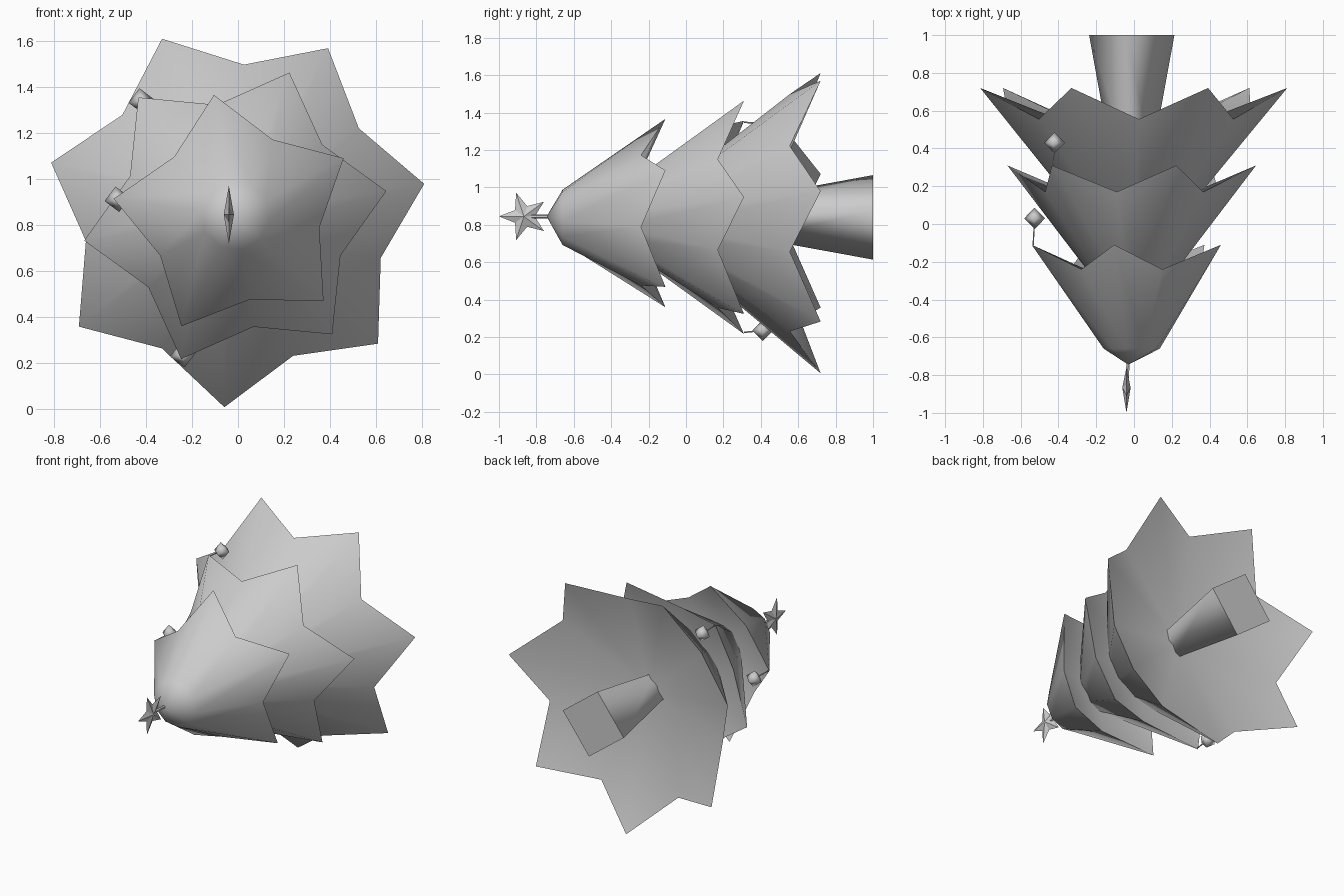
import bpy, bmesh, math
from mathutils import Vector

if "Cube" in bpy.data.objects:
    bpy.data.objects.remove(bpy.data.objects["Cube"], do_unlink=True)

grey = bpy.data.materials.new("plain_grey")
grey.use_nodes = True
GREY = (0.6, 0.6, 0.6, 1)
grey.diffuse_color = GREY
grey.node_tree.nodes["Principled BSDF"].inputs["Base Color"].default_value = GREY

CX, CZ = -0.012, 0.84   # axis of the lying tree, which points to -y


def polar(r, deg, y):
    a = math.radians(deg)
    return Vector((CX + r * math.cos(a), y, CZ + r * math.sin(a)))


def finish(name, bm, smooth=True):
    bmesh.ops.recalc_face_normals(bm, faces=bm.faces)
    for f in bm.faces:
        f.smooth = smooth
    mesh = bpy.data.meshes.new(name)
    bm.to_mesh(mesh)
    bm.free()
    mesh.materials.append(grey)
    ob = bpy.data.objects.new(name, mesh)
    bpy.context.collection.objects.link(ob)
    return ob


def bridge(bm, a, b):
    n = len(a)
    for i in range(n):
        j = (i + 1) % n
        bm.faces.new((a[i], a[j], b[j], b[i]))


def fan(bm, centre, ring):
    c = bm.verts.new(centre)
    for i in range(len(ring)):
        bm.faces.new((c, ring[i], ring[(i + 1) % len(ring)]))


def tier(name, points, start, apex, ring_y, tip, valley, under_y):
    """Pointed skirt of branches; tip and valley are (radius, y)."""
    bm = bmesh.new()
    top, rim = [], []
    for i in range(2 * points):
        deg = start + i * 180 / points
        r, y = valley if i % 2 else tip
        top.append(bm.verts.new(polar(0.15, deg, ring_y)))
        rim.append(bm.verts.new(polar(r, deg, y)))
    fan(bm, apex, top)
    bridge(bm, top, rim)
    fan(bm, (CX, under_y, CZ), rim)
    bm.edges.ensure_lookup_table()
    for i in range(len(rim)):
        bm.edges.get((rim[i], rim[i - 1])).smooth = False
    return finish(name, bm)


def rod(name, a, b, radius):
    d = b - a
    bm = bmesh.new()
    bmesh.ops.create_cone(bm, cap_ends=True, segments=6, radius1=radius,
                          radius2=radius, depth=d.length)
    ob = finish(name, bm, False)
    ob.rotation_euler = d.to_track_quat('Z', 'Y').to_euler()
    ob.location = (a + b) / 2


# Branch tiers
tier("top_branches", 5, 28, (-0.03, -0.745, 0.845), -0.66,
     (0.535, -0.11), (0.37, -0.24), -0.35)
tier("middle_branches", 6, 9.3, (CX, -0.43, CZ), -0.36,
     (0.667, 0.31), (0.49, 0.17), 0.03)
tier("bottom_branches", 7, 9.6, (CX, -0.18, CZ), -0.10,
     (0.835, 0.72), (0.66, 0.555), 0.40)

# Four-sided flared trunk
bm = bmesh.new()
inner = [bm.verts.new(polar(0.11, 8 + 90 * i, 0.36)) for i in range(4)]
outer = [bm.verts.new(polar(0.228, 8 + 90 * i, 1.0)) for i in range(4)]
bridge(bm, inner, outer)
for ring in (inner, outer):
    bm.faces.new(ring)
    for i in range(4):
        bm.edges.get((ring[i], ring[i - 1])).smooth = False
finish("trunk", bm)

# Five-pointed star, thickest at its middle
SX, SY, SZ = -0.04, -0.867, 0.845
bm = bmesh.new()
outline = []
for i in range(10):
    r = 0.058 if i % 2 else 0.133
    a = math.radians(180 + 36 * i)
    outline.append(bm.verts.new((SX, SY + r * math.cos(a), SZ + r * math.sin(a))))
for side in (-1, 1):
    fan(bm, (SX + side * 0.022, SY, SZ), outline)
finish("star", bm, False)
rod("star_stem", Vector((SX, SY, SZ)), Vector((-0.03, -0.72, 0.845)), 0.01)

# Baubles hanging from branch tips: tip radius, angle, tip y, drop
for i, (r, deg, y, drop) in enumerate([(0.535, 172, -0.11, 0.14),
                                       (0.667, 129.3, 0.31, 0.12),
                                       (0.667, 249.3, 0.31, 0.10)]):
    hook = polar(r * 0.985, deg, y)
    centre = polar(r * 0.97, deg, y + drop)
    rod("bauble_thread_%d" % i, hook, centre, 0.004)
    bm = bmesh.new()
    bmesh.ops.create_uvsphere(bm, u_segments=4, v_segments=2, radius=0.056)
    ob = finish("bauble_%d" % i, bm)
    ob.location = centre
    ob.rotation_euler = (math.radians(90), math.radians(-8), 0)
